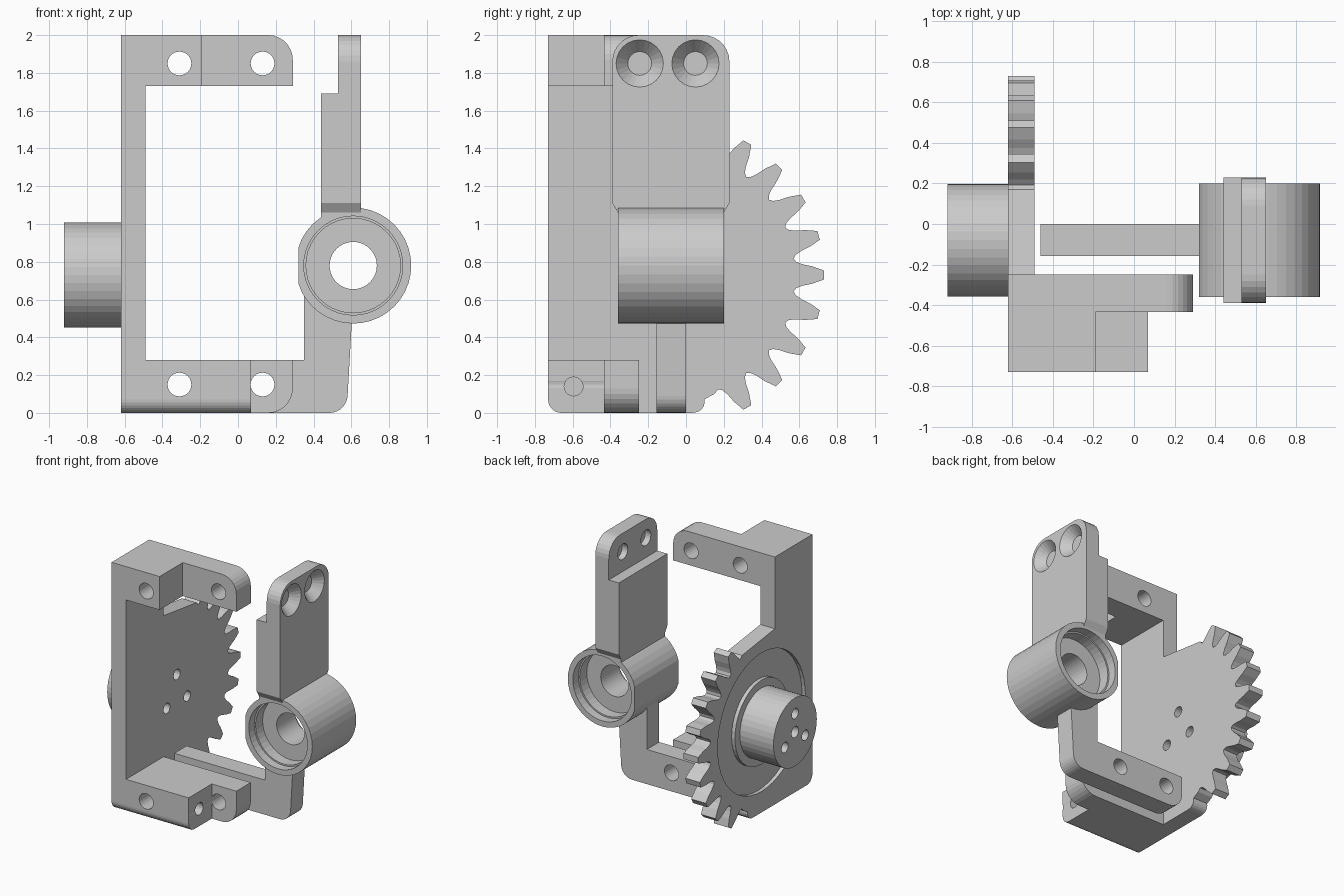
import bpy, bmesh, math
from math import cos, sin, radians, pi

if "Cube" in bpy.data.objects:
    bpy.data.objects.remove(bpy.data.objects["Cube"])


def prism(name, pts, axis, lo, hi):
    """Extrude a 2D profile along x (pts are y,z) or along y (pts are x,z)."""
    bm = bmesh.new()
    put = (lambda p, t: (t, p[0], p[1])) if axis == 'x' else (lambda p, t: (p[0], t, p[1]))
    a = [bm.verts.new(put(p, lo)) for p in pts]
    b = [bm.verts.new(put(p, hi)) for p in pts]
    n = len(pts)
    bm.faces.new(a)
    bm.faces.new(b[::-1])
    for i in range(n):
        j = (i + 1) % n
        bm.faces.new((a[i], b[i], b[j], a[j]))
    bmesh.ops.recalc_face_normals(bm, faces=bm.faces)
    me = bpy.data.meshes.new(name)
    bm.to_mesh(me)
    bm.free()
    ob = bpy.data.objects.new(name, me)
    bpy.context.collection.objects.link(ob)
    return ob


def circle(u, v, r, n=40):
    return [(u + r * cos(2 * pi * i / n), v + r * sin(2 * pi * i / n)) for i in range(n)]


def rounded(corners, steps=7):
    """Polygon from (u, v, radius) corners; right-angle style rounding."""
    out, n = [], len(corners)
    for i, (u, v, r) in enumerate(corners):
        if r == 0:
            out.append((u, v))
            continue
        ends = []
        for k in (i - 1, (i + 1) % n):
            du, dv = corners[k][0] - u, corners[k][1] - v
            d = math.hypot(du, dv)
            ends.append((du / d * r, dv / d * r))
        (au, av), (bu, bv) = ends
        for s in range(steps + 1):
            t = s / steps * pi / 2
            ka, kb = 1 - sin(t), 1 - cos(t)
            out.append((u + au * ka + bu * kb, v + av * ka + bv * kb))
    return out


def rect(u0, u1, v0, v1):
    return [(u0, v0), (u1, v0), (u1, v1), (u0, v1)]


def boolean(ob, tool, op):
    tool.hide_render = True
    m = ob.modifiers.new(op, 'BOOLEAN')
    m.operation, m.object, m.solver = op, tool, 'EXACT'
    bpy.context.view_layer.objects.active = ob
    bpy.ops.object.modifier_apply(modifier=m.name)
    bpy.data.objects.remove(tool)


def add(ob, *args):
    boolean(ob, prism("addition", *args), 'UNION')


def cut(ob, *args):
    boolean(ob, prism("cutter", *args), 'DIFFERENCE')


# --- Gear frame: side plate with a toothed edge ---
GY, GZ = -0.08, 0.73
X0, X1 = -0.62, -0.49
outline = rounded([(-0.73, 2, 0), (-0.73, 0, 0.07), (0.13, 0, 0.10)])[:-1] + [(0.15, 0.10)]
tooth = [(-7.5, .655), (-5.9, .668), (-4.6, .70), (-3.5, .75), (-1.7, .81),
         (1.7, .81), (3.5, .75), (4.6, .70), (5.9, .668)]
for k in range(-4, 5):
    for da, r in tooth:
        a = radians(15 * k + da)
        outline.append((GY + r * cos(a), GZ + r * sin(a)))
outline += [(0.17, 1.365), (-0.25, 1.42), (-0.25, 2)]
frame = prism("gear_frame", outline, 'x', X0, X1)

# ring recess, collar and hub
cut(frame, circle(GY, GZ, 0.56, 48), 'x', -0.7, X0 + 0.03)
add(frame, circle(GY, GZ, 0.34), 'x', X0, -0.55)
add(frame, circle(GY, GZ, 0.277), 'x', -0.92, -0.54)

# top and bottom mounting blocks
add(frame, rect(-0.73, -0.43, 1.73, 2), 'x', -0.56, -0.19)
add(frame, rounded([(-0.73, 0.28, 0), (-0.73, 0, 0.07), (-0.43, 0, 0), (-0.43, 0.28, 0)]),
    'x', -0.56, 0.07)
add(frame, rounded([(-0.56, 1.73, 0), (0.29, 1.73, 0), (0.29, 2, 0.13), (-0.56, 2, 0)]),
    'y', -0.435, -0.25)
add(frame, rounded([(-0.56, 0, 0), (0.29, 0, 0.13), (0.29, 0.28, 0), (-0.56, 0.28, 0)]),
    'y', -0.435, -0.25)

# screw holes
for x in (-0.31, 0.13):
    for z in (0.15, 1.85):
        cut(frame, circle(x, z, 0.063, 24), 'y', -0.8, -0.2)
cut(frame, circle(-0.595, 0.14, 0.05, 20), 'x', -0.2, 0.2)
cut(frame, circle(GY, GZ, 0.045, 20), 'x', -1, -0.70)
for a in (90, 210, 330):
    a = radians(a)
    cut(frame, circle(GY + .15 * cos(a), GZ + .15 * sin(a), 0.042, 20), 'x', -1, -0.4)

# --- Pivot bracket: bearing tube, upper arm and lower foot ---
TX, TZ = 0.61, 0.78
tube = [(max(u, 0.32), v) for u, v in circle(TX, TZ, 0.307)]
# keep only the two end points of the flat
flat = [v for u, v in tube if u == 0.32]
tube = [p for p in tube if p[0] > 0.32 or p[1] in (min(flat), max(flat))]
bracket = prism("pivot_bracket", tube, 'y', -0.36, 0.20)

# upper arm with a thinner, rounded tip
arm = [(-0.36, 0.99, 0), (0.20, 0.99, 0), (0.20, 1.06, 0), (0.23, 1.11, 0)]
add(bracket, rounded(arm + [(0.23, 1.69, 0), (-0.39, 1.69, 0), (-0.39, 1.11, 0), (-0.36, 1.06, 0)]),
    'x', 0.44, 0.60)
add(bracket, rounded(arm + [(0.23, 2, 0.14), (-0.39, 2, 0.14), (-0.39, 1.11, 0), (-0.36, 1.06, 0)]),
    'x', 0.53, 0.65)

# L-shaped foot
add(bracket, rounded([(-0.46, 0, 0.13), (0.575, 0, 0.09), (0.607, 0.56, 0), (0.35, 0.66, 0),
                      (0.35, 0.28, 0), (-0.46, 0.28, 0)]), 'y', -0.157, 0)
for x in (-0.31, 0.13):
    cut(bracket, circle(x, 0.15, 0.063, 24), 'y', -0.3, 0.1)

# stepped bearing seats at both ends and the through bore
cut(bracket, circle(TX, TZ, 0.125), 'y', -0.5, 0.4)
for lo, hi, r in ((-0.5, -0.29, 0.262), (-0.5, -0.20, 0.25), (0.13, 0.4, 0.262), (0.04, 0.4, 0.25)):
    cut(bracket, circle(TX, TZ, r), 'y', lo, hi)

# countersunk holes in the arm tip
for y in (-0.245, 0.05):
    cut(bracket, circle(y, 1.85, 0.063, 24), 'x', 0.4, 0.8)
    bpy.ops.mesh.primitive_cone_add(vertices=24, radius1=0.063, radius2=0.134, depth=0.08,
                                    location=(0.62, y, 1.85), rotation=(0, pi / 2, 0))
    boolean(bracket, bpy.context.object, 'DIFFERENCE')
